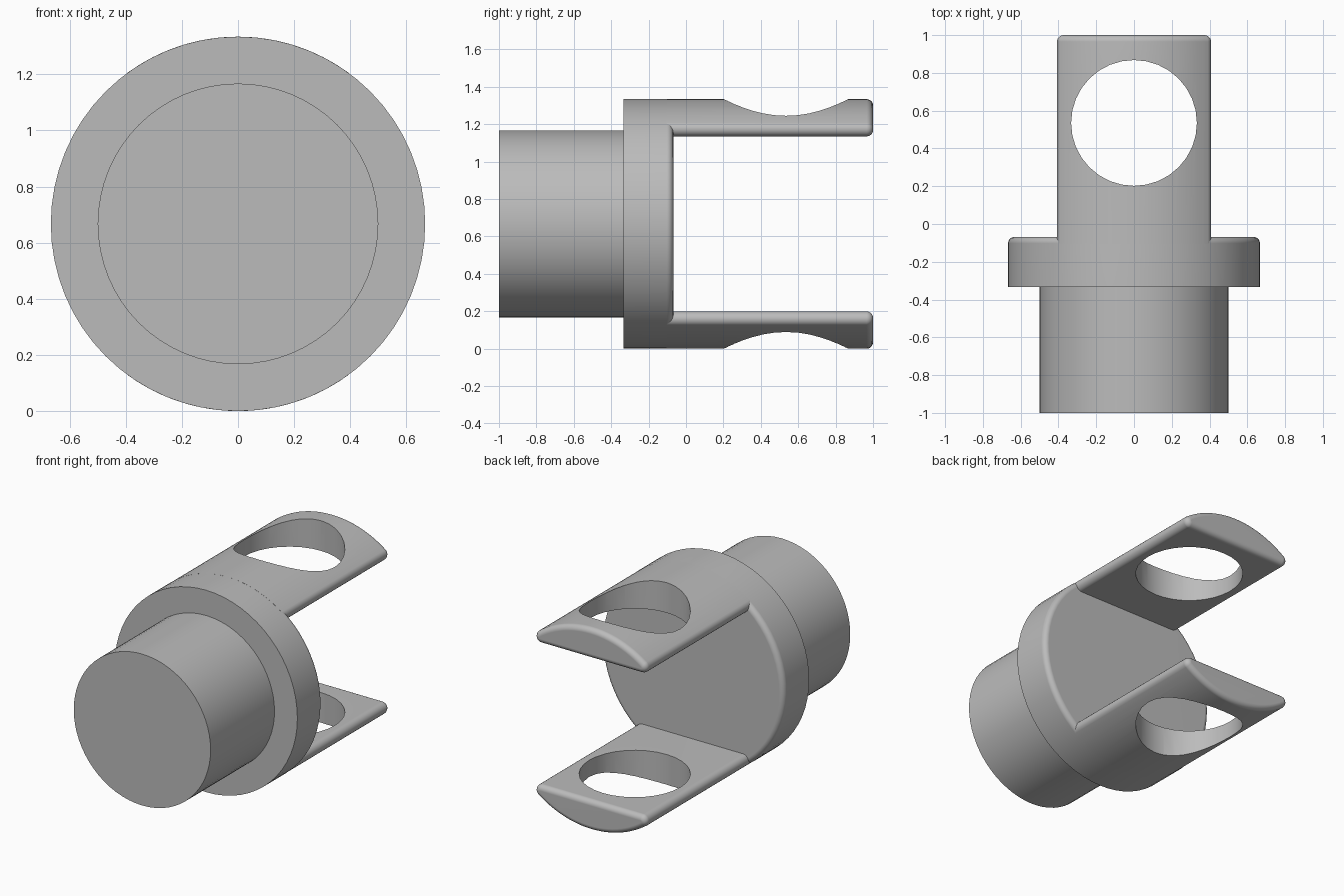
import bpy, bmesh, math
from mathutils import Vector

cube = bpy.data.objects.get("Cube")
if cube:
    bpy.data.objects.remove(cube)

R = 0.667          # flange radius, also the height of the centre axis
FILLET = 0.04      # rounding along the arm sides
END = 0.034        # rounding of arm tips and flange rim
FLOOR = 0.468      # distance from axis to the inner face of each arm

grey = bpy.data.materials.new("plain grey")
grey.use_nodes = True
grey.diffuse_color = (0.5, 0.5, 0.5, 1)
grey.node_tree.nodes["Principled BSDF"].inputs["Base Color"].default_value = (0.5, 0.5, 0.5, 1)


def make_object(name, bm):
    bmesh.ops.recalc_face_normals(bm, faces=bm.faces)
    mesh = bpy.data.meshes.new(name)
    bm.to_mesh(mesh)
    bm.free()
    obj = bpy.data.objects.new(name, mesh)
    bpy.context.collection.objects.link(obj)
    mesh.materials.append(grey)
    return obj


def bridge_rings(rings):
    """Skin a stack of equal point rings and cap both ends."""
    bm = bmesh.new()
    loops = [[bm.verts.new(p) for p in ring] for ring in rings]
    for a, b in zip(loops, loops[1:]):
        for i in range(len(a)):
            j = (i + 1) % len(a)
            bm.faces.new((a[i], a[j], b[j], b[i]))
    bm.faces.new(loops[0])
    bm.faces.new(loops[-1])
    return bm


def arc(cx, cz, r, start, end, steps):
    return [(cx + r * math.cos(start + (end - start) * i / steps),
             cz + r * math.sin(start + (end - start) * i / steps))
            for i in range(steps + 1)]


def finish(obj):
    bpy.ops.object.select_all(action='DESELECT')
    obj.select_set(True)
    bpy.context.view_layer.objects.active = obj
    for mod in list(obj.modifiers):
        bpy.ops.object.modifier_apply(modifier=mod.name)
    bpy.ops.object.shade_smooth_by_angle(angle=math.radians(30))
    obj.modifiers.new("flat_face_normals", 'WEIGHTED_NORMAL').keep_sharp = True


def round_steps(y_end, steps=5):
    """Inset and y position for each step of a quarter-round edge."""
    for i in range(steps + 1):
        a = math.pi / 2 * i / steps
        yield END * (1 - math.cos(a)), y_end - END + END * math.sin(a)


def arm_ring(y, inset, side):
    """Circular segment with rounded corners, above or below the axis."""
    r = FILLET - inset
    cz = FLOOR + FILLET
    cx = math.sqrt((R - FILLET) ** 2 - cz ** 2)
    phi = math.atan2(cz, cx)
    pts = arc(cx, cz, r, -math.pi / 2, phi, 8)
    pts += arc(0, 0, R - inset, phi, math.pi - phi, 24)[1:-1]
    pts += arc(-cx, cz, r, math.pi - phi, math.pi * 1.5, 8)
    return [Vector((x, y, R + side * z)) for x, z in pts]


def disc_ring(y, r, sides=64):
    return [Vector((x, y, R + z)) for x, z in arc(0, 0, r, 0, math.tau, sides)[:-1]]


# Stub and flange, turned as one body
body = make_object("stub_and_flange", bridge_rings(
    [disc_ring(-1, 0.5), disc_ring(-0.333, 0.5), disc_ring(-0.333, R)]
    + [disc_ring(y, R - d) for d, y in round_steps(-0.068)]))
finish(body)

# Cutter for the cross hole through both arms
bm = bmesh.new()
bmesh.ops.create_cone(bm, cap_ends=True, segments=32, radius1=0.333, radius2=0.333, depth=3)
bmesh.ops.translate(bm, verts=bm.verts, vec=(0, 0.535, R))
cutter = make_object("hole_cutter", bm)
cutter.hide_render = True

# Upper and lower fork arms
for name, side in (("upper_arm", 1), ("lower_arm", -1)):
    rings = [arm_ring(-0.105, 0, side)]
    rings += [arm_ring(y, d, side) for d, y in round_steps(1)]
    arm = make_object(name, bridge_rings(rings))
    cut = arm.modifiers.new("cross_hole", 'BOOLEAN')
    cut.operation = 'DIFFERENCE'
    cut.solver = 'EXACT'
    cut.object = cutter
    finish(arm)

bpy.data.objects.remove(cutter)
